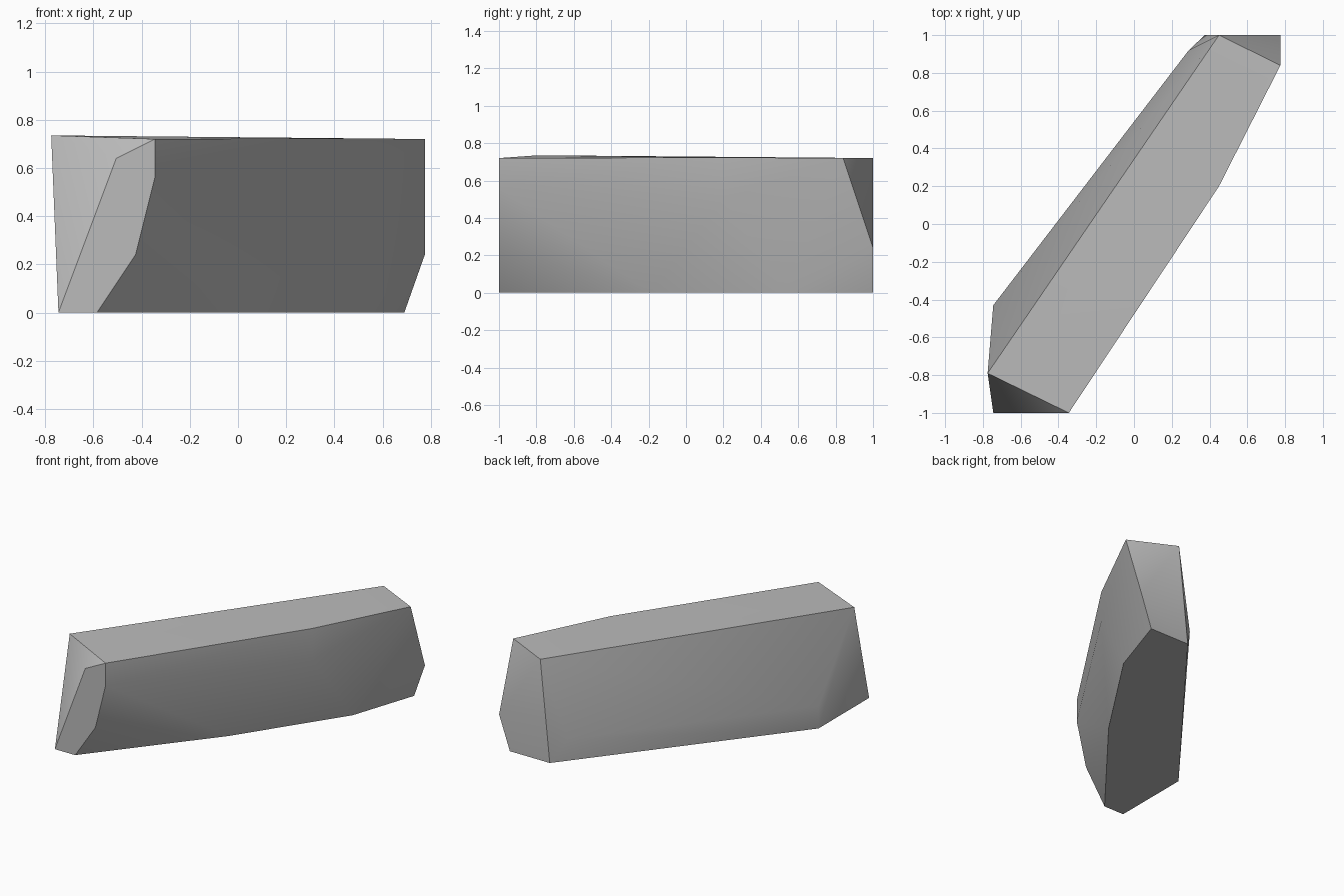
import bpy
import bmesh
import math

# Remove the default cube only
default_cube = bpy.data.objects.get("Cube")
if default_cube:
    bpy.data.objects.remove(default_cube, do_unlink=True)


def make_material(name, grey):
    """Flat matte grey material."""
    colour = (grey, grey, grey, 1)
    material = bpy.data.materials.new(name)
    material.use_nodes = True
    material.diffuse_color = colour
    shader = material.node_tree.nodes["Principled BSDF"]
    shader.inputs["Base Color"].default_value = colour
    shader.inputs["Roughness"].default_value = 0.9
    return material


# Corner outlines of the chiselled stone, from the ground upward
base_outline = [(-.745, -1), (-.585, -1), (.06, -.19), (.535, .53),
                (.69, 1), (.375, 1), (-.745, -.43)]
crown_corners = [(-.775, -.79, .735), (-.345, -1, .72), (.45, .2, .723),
                 (.775, .84, .72), (.45, 1, .72)]
front_cut = [(-.425, -1, .24), (-.345, -1, .56), (-.505, -1, .64)]
back_cut = [(.775, 1, .24), (.29, .92, .16)]
side_bulges = [(.45, .2, .5), (-.745, -.43, .16)]


def build_stone(name, corners, material):
    """Wrap the corners in a tight convex skin and merge flat facets."""
    bm = bmesh.new()
    for corner in corners:
        bm.verts.new(corner)
    hull = bmesh.ops.convex_hull(bm, input=bm.verts)
    loose = {item for item in hull["geom_interior"] + hull["geom_unused"]
             if isinstance(item, bmesh.types.BMVert)}
    bmesh.ops.delete(bm, geom=list(loose), context="VERTS")
    bmesh.ops.dissolve_limit(bm, angle_limit=math.radians(1),
                             verts=bm.verts, edges=bm.edges)
    bmesh.ops.recalc_face_normals(bm, faces=bm.faces)

    mesh = bpy.data.meshes.new(name)
    bm.to_mesh(mesh)
    bm.free()
    mesh.materials.append(material)
    stone = bpy.data.objects.new(name, mesh)
    bpy.context.collection.objects.link(stone)
    return stone


# One long slanted boulder
ground_corners = [(x, y, 0) for x, y in base_outline]
stone = build_stone(
    "long_boulder",
    ground_corners + crown_corners + front_cut + back_cut + side_bulges,
    make_material("stone_grey", 0.5),
)

# Smooth the gentle side bends while keeping the chiselled edges crisp
bpy.ops.object.select_all(action="DESELECT")
stone.select_set(True)
bpy.context.view_layer.objects.active = stone
bpy.ops.object.shade_smooth_by_angle(angle=math.radians(35))
